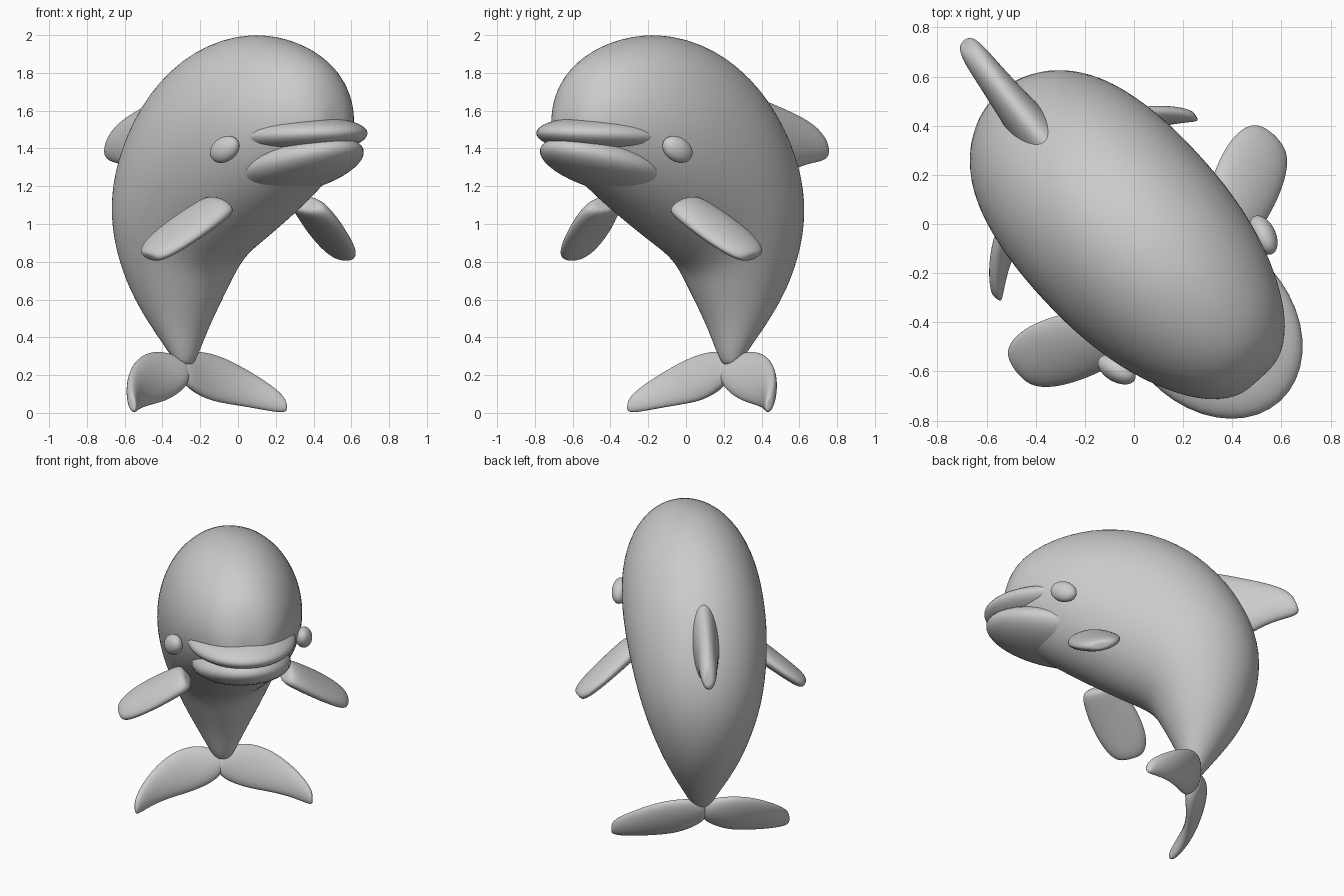
import bpy, bmesh, math
from mathutils import Vector, Matrix

if "Cube" in bpy.data.objects:
    bpy.data.objects.remove(bpy.data.objects["Cube"])

# local frame: u = swimming direction, v = animal's left, z = up
YAW = math.radians(-47.5)
FRAME = Matrix.Translation((-0.032, -0.035, 0)) @ Matrix.Rotation(YAW, 4, 'Z')


def finish(name, bm, levels=0):
    bmesh.ops.recalc_face_normals(bm, faces=bm.faces)
    bm.transform(FRAME)
    me = bpy.data.meshes.new(name)
    bm.to_mesh(me)
    bm.free()
    for p in me.polygons:
        p.use_smooth = True
    ob = bpy.data.objects.new(name, me)
    bpy.context.collection.objects.link(ob)
    if levels:
        m = ob.modifiers.new("smooth", 'SUBSURF')
        m.levels = m.render_levels = levels
    return ob


def loft(name, sections, n=24, levels=2):
    """Skin elliptical sections (centre, half axis a, half axis b), closed with poles."""
    bm = bmesh.new()
    rings = []
    for c, a, b in sections:
        rings.append([bm.verts.new(c + a * math.cos(t) + b * math.sin(t))
                      for t in (2 * math.pi * i / n for i in range(n))])
    for r0, r1 in zip(rings, rings[1:]):
        for i in range(n):
            j = (i + 1) % n
            bm.faces.new((r0[i], r0[j], r1[j], r1[i]))
    for ring, (c, _, _) in ((rings[0], sections[0]), (rings[-1], sections[-1])):
        pole = bm.verts.new(c)
        for i in range(n):
            bm.faces.new((ring[i], ring[(i + 1) % n], pole))
    return finish(name, bm, levels)


def blade(name, rows, chord, thick):
    """Fin from rows of (centre, half chord, half thickness)."""
    chord, thick = Vector(chord).normalized(), Vector(thick).normalized()
    return loft(name, [(Vector(c), chord * h, thick * t) for c, h, t in rows], n=16)


def ellipsoid(name, centre, radii, pitch=0.0, yaw=0.0):
    bm = bmesh.new()
    bmesh.ops.create_uvsphere(bm, u_segments=40, v_segments=24, radius=1)
    bm.transform(Matrix.Translation(centre) @ Matrix.Rotation(yaw, 4, 'Z')
                 @ Matrix.Rotation(pitch, 4, 'Y') @ Matrix.Diagonal((*radii, 1)))
    return finish(name, bm)


# body: back point (u, z), belly point (u, z), half width
BODY = [
    (.805, 1.56, .81, 1.47, .05), (.80, 1.63, .80, 1.41, .11),
    (.75, 1.77, .75, 1.32, .195), (.65, 1.88, .64, 1.23, .285),
    (.45, 1.975, .42, 1.08, .38), (.17, 2.02, .20, .945, .43),
    (-.15, 1.955, .06, .86, .438), (-.43, 1.78, -.02, .815, .43),
    (-.64, 1.52, -.08, .77, .405), (-.76, 1.25, -.125, .72, .37),
    (-.785, 1.0, -.17, .63, .315), (-.725, .74, -.22, .53, .245),
    (-.61, .53, -.265, .43, .17), (-.48, .36, -.30, .32, .095),
    (-.41, .26, -.33, .25, .05),
]
sections = []
for bu, bz, au, az, w in BODY:
    back, belly = Vector((bu, 0, bz)), Vector((au, 0, az))
    sections.append(((back + belly) / 2, (back - belly) / 2, Vector((0, w, 0))))
loft("body", sections, n=32)

# beak: full lip over a jaw that runs into the belly
ellipsoid("upper_lip", (.50, 0, 1.465), (.43, .335, .105), pitch=-.05)
ellipsoid("lower_jaw", (.50, 0, 1.305), (.43, .305, .125), pitch=-.25)

# dorsal fin
blade("dorsal_fin", [
    ((-.50, 0, 1.45), .28, .10), ((-.62, .005, 1.455), .24, .085),
    ((-.75, .015, 1.46), .18, .07), ((-.87, .025, 1.45), .14, .06),
    ((-.965, .035, 1.43), .105, .052), ((-1.01, .04, 1.415), .06, .035)],
    (.35, 0, .94), (0, 1, 0))

# paired parts
for s, side in ((1, "left"), (-1, "right")):
    ellipsoid(side + "_eye", (.385, s * .405, 1.395), (.09, .05, .065),
              pitch=-.5, yaw=-s * .3)
    blade(side + "_flipper", [
        ((.25, s * .30, 1.11), .12, .06), ((.23, s * .38, 1.06), .14, .06),
        ((.19, s * .48, .99), .155, .055), ((.15, s * .585, .915), .15, .05),
        ((.125, s * .665, .855), .12, .045), ((.115, s * .70, .825), .075, .03)],
        (.97, s * .06, -.17), (.1, s * .65, .75))
    o = -.02
    blade(side + "_fluke", [
        ((-.36, o - s * .01, .22), .07, .045), ((-.365, o + s * .06, .21), .115, .05),
        ((-.365, o + s * .17, .195), .145, .05), ((-.335, o + s * .30, .17), .138, .045),
        ((-.28, o + s * .42, .125), .11, .04), ((-.205, o + s * .51, .075), .078, .035),
        ((-.16, o + s * .55, .045), .045, .025)],
        (.35, 0, -.94), (.94, -s * .2, .35))
